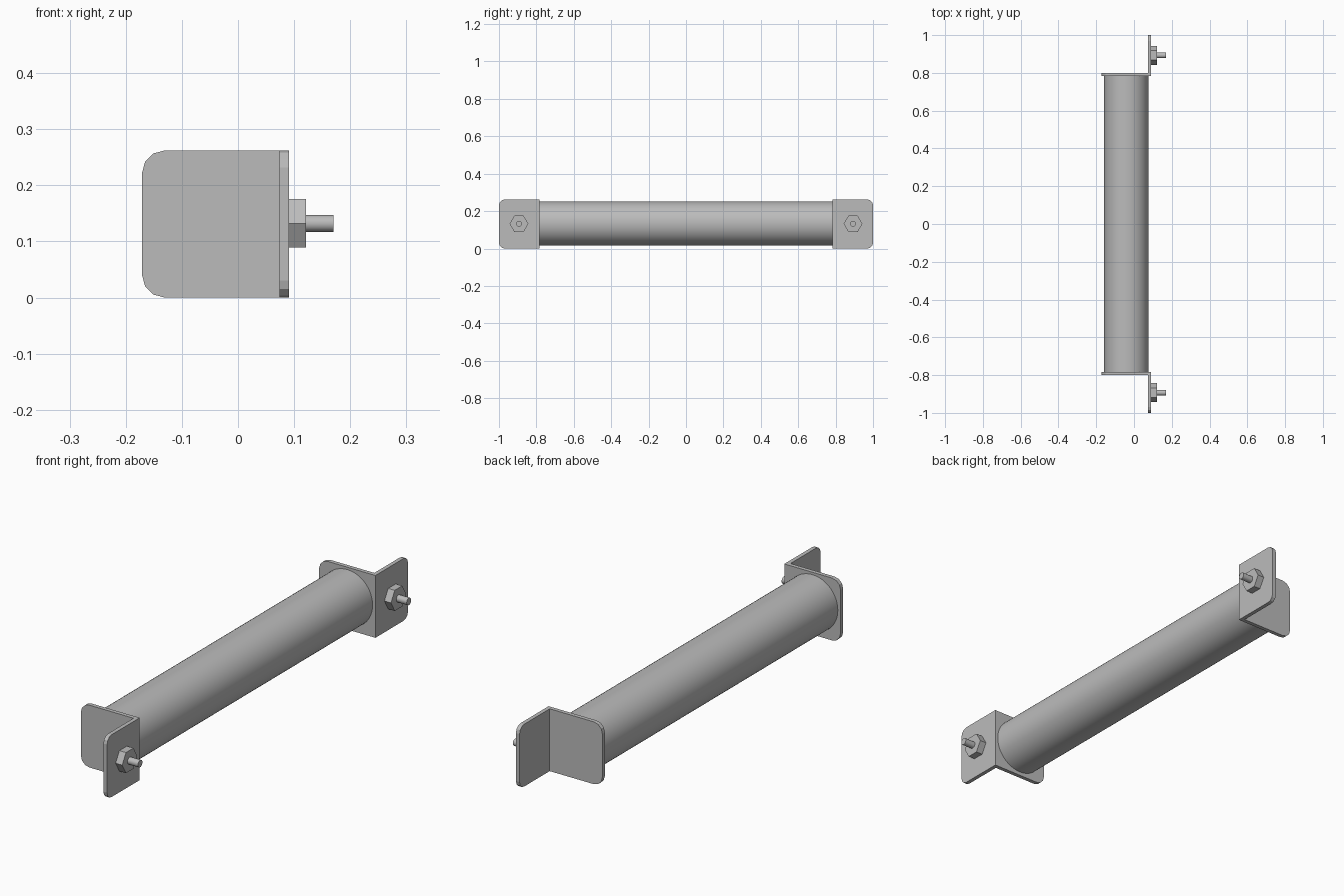
import bpy, bmesh, math
from mathutils import Matrix, Vector

if "Cube" in bpy.data.objects:
    bpy.data.objects.remove(bpy.data.objects["Cube"])

CZ = 0.131           # height of the tube and bolt axes
H = 0.262            # bracket height
T = 0.017            # sheet thickness
X0, X1 = -0.171, 0.091

grey = bpy.data.materials.new("plain grey")
grey.diffuse_color = (0.5, 0.5, 0.5, 1)
grey.use_nodes = True
grey.node_tree.nodes["Principled BSDF"].inputs["Base Color"].default_value = grey.diffuse_color


def finish(bm, name, smooth=False):
    bmesh.ops.recalc_face_normals(bm, faces=bm.faces)
    me = bpy.data.meshes.new(name)
    bm.to_mesh(me)
    bm.free()
    me.materials.append(grey)
    ob = bpy.data.objects.new(name, me)
    bpy.context.collection.objects.link(ob)
    if smooth:
        bpy.ops.object.select_all(action='DESELECT')
        ob.select_set(True)
        bpy.context.view_layer.objects.active = ob
        bpy.ops.object.shade_smooth_by_angle(angle=math.radians(35))
    return ob


def cylinder(name, radius, length, sides, centre, axis, smooth):
    bm = bmesh.new()
    bmesh.ops.create_cone(bm, cap_ends=True, segments=sides, radius1=radius,
                          radius2=radius, depth=length)
    rot = Vector((0, 0, 1)).rotation_difference(Vector(axis)).to_matrix().to_4x4()
    bm.transform(Matrix.Translation(centre) @ rot)
    return finish(bm, name, smooth)


def leg_outline(start, end, r):
    """Outline (u, z): square at the bend, rounded at the free end."""
    s = 1 if end > start else -1
    pts = [(start, 0)]
    for zc, a0 in ((r, -90), (H - r, 0)):
        for i in range(4):
            a = math.radians(a0 + 30 * i)
            pts.append((end - s * r + s * r * math.cos(a), zc + r * math.sin(a)))
    return pts + [(start, H)]


def bracket(name, s):
    """L bracket: one leg caps the tube, the other is bolted to the wall."""
    bm = bmesh.new()
    cap = [Vector((u, s * 0.8, z)) for u, z in leg_outline(X1, X0, 0.04)]
    wall = [Vector((X1, s * u, z)) for u, z in leg_outline(0.8 - T, 1.0, 0.03)]
    for pts, offset in ((cap, Vector((0, -s * T, 0))), (wall, Vector((-T, 0, 0)))):
        face = bm.faces.new([bm.verts.new(p) for p in pts])
        ext = bmesh.ops.extrude_face_region(bm, geom=[face], use_keep_orig=True)
        bmesh.ops.translate(bm, vec=offset,
                            verts=[g for g in ext["geom"] if isinstance(g, bmesh.types.BMVert)])
    return finish(bm, name)


# Main tube
cylinder("tube", 0.118, 1.58, 64, (-0.04, 0, CZ + 0.003), (0, 1, 0), True)

# Matching bracket, nut and bolt at each end
for label, s in (("front", -1), ("back", 1)):
    bracket(label + "_bracket", s)
    cylinder(label + "_nut", 0.05, 0.031, 6, (0.106, s * 0.893, CZ + 0.001), (1, 0, 0), False)
    # Turn the nut so that a corner points along y
    nut = bpy.data.objects[label + "_nut"]
    c = Vector((0.106, s * 0.893, CZ + 0.001))
    nut.data.transform(Matrix.Translation(c) @ Matrix.Rotation(0, 4, 'X') @ Matrix.Translation(-c))
    cylinder(label + "_bolt", 0.015, 0.08, 24, (0.13, s * 0.893, CZ + 0.001), (1, 0, 0), True)
